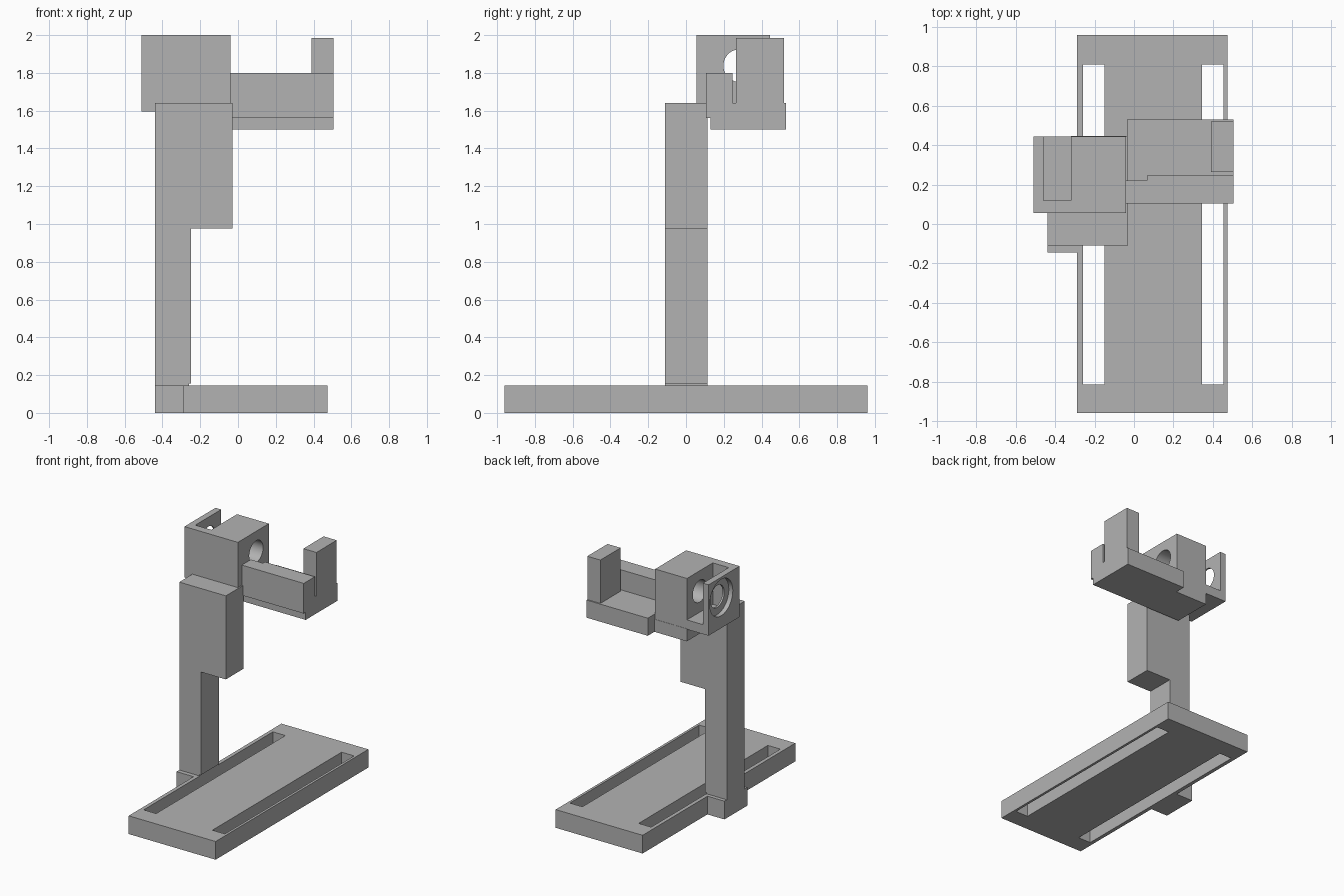
import bpy
import math

cube = bpy.data.objects.get("Cube")
if cube:
    bpy.data.objects.remove(cube, do_unlink=True)

grey = bpy.data.materials.new("plain_grey")
grey.use_nodes = True
grey.diffuse_color = (0.45, 0.45, 0.45, 1)
grey.node_tree.nodes["Principled BSDF"].inputs["Base Color"].default_value = (0.45, 0.45, 0.45, 1)


def box(name, x, y, z):
    """Box from its (min, max) range on each axis."""
    bpy.ops.mesh.primitive_cube_add(size=1, location=[sum(r) / 2 for r in (x, y, z)])
    ob = bpy.context.object
    ob.name = name
    ob.scale = [r[1] - r[0] for r in (x, y, z)]
    bpy.ops.object.transform_apply(location=True, rotation=False, scale=True)
    ob.data.materials.append(grey)
    return ob


def bore(name, x, y, z, radius):
    """Round cutter along the x axis."""
    bpy.ops.mesh.primitive_cylinder_add(
        vertices=48, radius=radius, depth=x[1] - x[0],
        location=(sum(x) / 2, y, z), rotation=(0, math.pi / 2, 0))
    ob = bpy.context.object
    ob.name = name
    ob.data.materials.append(grey)
    return ob


def cut(ob, cutters):
    """Subtract each cutter, then remove it."""
    for cutter in cutters:
        cutter.hide_render = True
        mod = ob.modifiers.new("cut", 'BOOLEAN')
        mod.operation = 'DIFFERENCE'
        mod.solver = 'EXACT'
        mod.object = cutter
        bpy.ops.object.select_all(action='DESELECT')
        bpy.context.view_layer.objects.active = ob
        ob.select_set(True)
        bpy.ops.object.modifier_apply(modifier=mod.name)
        bpy.data.objects.remove(cutter, do_unlink=True)
    bpy.ops.object.shade_smooth_by_angle(angle=math.radians(30))


# Base plate with two long through slots
base = box("base_plate", (-0.29, 0.475), (-0.96, 0.96), (0, 0.145))
cut(base, [box("slot_cutter", x, (-0.815, 0.81), (-0.1, 0.3))
           for x in ((-0.26, -0.15), (0.345, 0.455))])

# Foot, column and its wider upper part
box("column_foot", (-0.44, -0.29), (-0.145, 0.145), (0, 0.145))
box("column_root", (-0.44, -0.26), (-0.11, 0.115), (0.145, 0.155))
box("column", (-0.44, -0.25), (-0.11, 0.115), (0.155, 0.975))
box("column_head", (-0.44, -0.03), (-0.11, 0.115), (0.975, 1.64))

# Bearing block: pocket open to the top and back, cross bore, counterbore
block = box("bearing_block", (-0.51, -0.04), (0.055, 0.445), (1.595, 2.0))
cut(block, [
    box("pocket_cutter", (-0.46, -0.32), (0.12, 0.6), (1.67, 2.2)),
    bore("bore_cutter", (-0.7, 0.1), 0.285, 1.838, 0.087),
    bore("counterbore_cutter", (-0.7, -0.475), 0.285, 1.838, 0.145),
])
box("block_support", (-0.32, -0.035), (0.13, 0.447), (1.5, 1.6))

# Side arm: tray, front wall relieved near the bore, and end upright
box("arm_tray", (-0.035, 0.505), (0.13, 0.53), (1.5, 1.64))
box("arm_wall", (0.065, 0.505), (0.105, 0.245), (1.56, 1.8))
box("arm_wall_relief", (-0.04, 0.065), (0.105, 0.22), (1.56, 1.8))
box("arm_upright", (0.39, 0.505), (0.265, 0.52), (1.64, 1.985))
